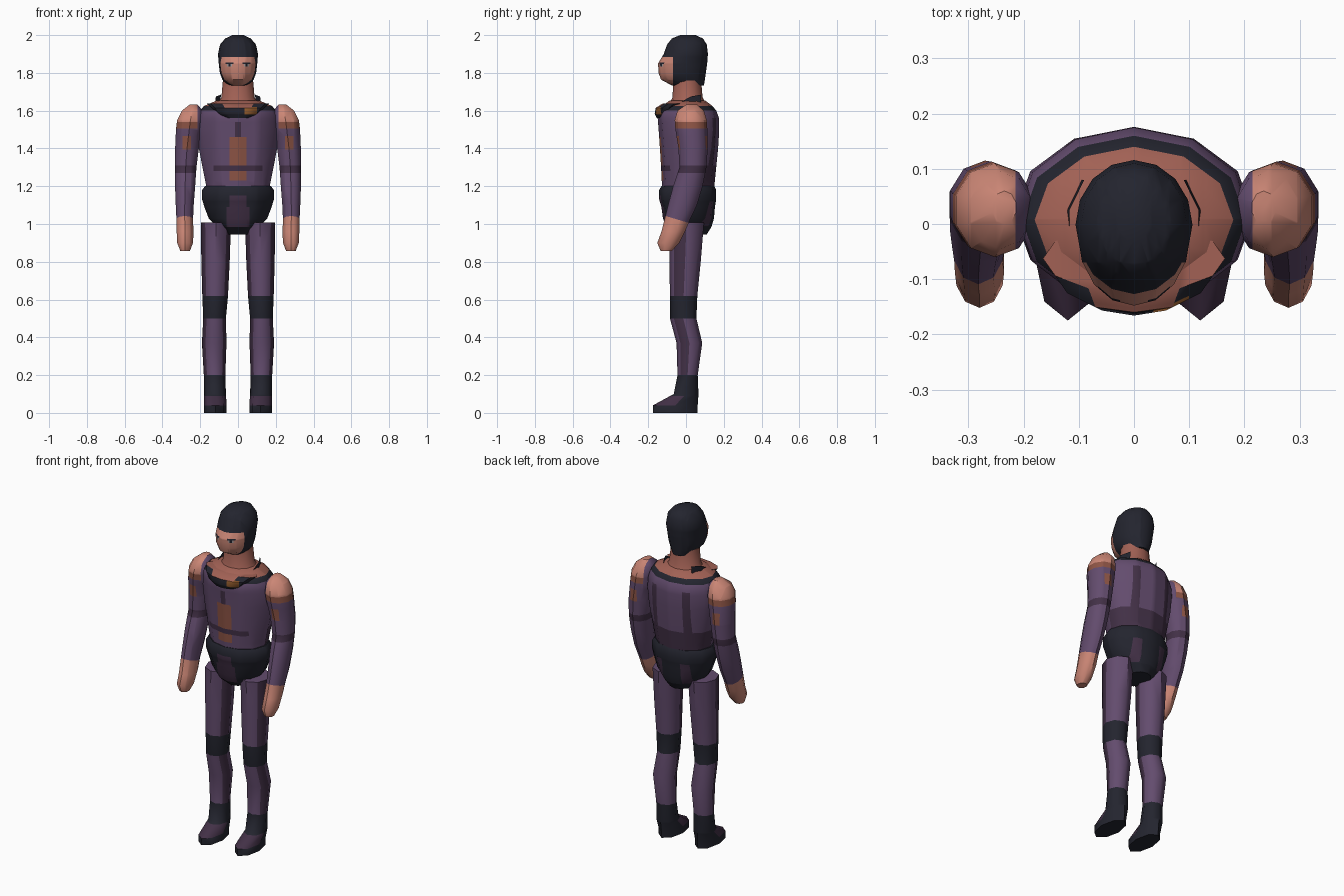
import bpy, bmesh, math
from mathutils import Vector

COLOURS = {
    "skin": (0.60, 0.24, 0.18), "tan_skin": (0.36, 0.12, 0.09),
    "purple": (0.125, 0.072, 0.155), "plum": (0.055, 0.03, 0.062),
    "navy": (0.017, 0.018, 0.028), "rust": (0.27, 0.09, 0.06),
    "orange": (0.33, 0.12, 0.03), "pale_grey": (0.4, 0.36, 0.36),
}
NAMES = list(COLOURS)
MATS = []
for key, rgb in COLOURS.items():
    m = bpy.data.materials.new(key)
    m.diffuse_color = (*rgb, 1)
    MATS.append(m)


def finish(name, bm, rule, side=1, angle=40):
    """Colour every face by the rule and add the object to the scene."""
    bmesh.ops.recalc_face_normals(bm, faces=bm.faces)
    bm.normal_update()
    for f in bm.faces:
        c, n = f.calc_center_median(), f.normal
        f.material_index = NAMES.index(rule(c.x * side, c.y, c.z, n))
    me = bpy.data.meshes.new(name)
    bm.to_mesh(me)
    bm.free()
    ob = bpy.data.objects.new(name, me)
    bpy.context.collection.objects.link(ob)
    for m in MATS:
        me.materials.append(m)
    bpy.ops.object.select_all(action='DESELECT')
    ob.select_set(True)
    bpy.context.view_layer.objects.active = ob
    bpy.ops.object.shade_smooth_by_angle(angle=math.radians(angle))
    return ob


def loft(name, rings, sides, rule, cuts=(), side=1, angle=40):
    """Skin elliptical rings (z, x centre, x radius, y front, y back), then cut colour borders."""
    bm = bmesh.new()
    loops = []
    for z, cx, rx, y0, y1 in rings:
        loops.append([bm.verts.new((side * (cx + rx * math.sin(a)),
                                    (y0 + y1) / 2 - (y1 - y0) / 2 * math.cos(a), z))
                      for a in (math.tau * i / sides for i in range(sides))])
    for a, b in zip(loops, loops[1:]):
        for i in range(sides):
            j = (i + 1) % sides
            bm.faces.new((a[i], a[j], b[j], b[i]))
    bm.faces.new(loops[0])
    bm.faces.new(loops[-1])
    for normal, d in cuts:
        no = Vector((normal[0] * side, normal[1], normal[2]))
        bmesh.ops.bisect_plane(bm, geom=bm.verts[:] + bm.edges[:] + bm.faces[:],
                               plane_co=no * (d / no.length_squared), plane_no=no)
    return finish(name, bm, rule, side, angle)


X, Y, Z = (1, 0, 0), (0, 1, 0), (0, 0, 1)


def at(axis, *values):
    return [(axis, v) for v in values]


def both(*values):
    return at(X, *values, *[-v for v in values])


# Head with cap of hair and painted eyes
def head_rule(x, y, z, n):
    if z > 1.885 or y > -0.07:
        return "navy"
    if 0.025 < abs(x) < 0.065 and y < 0:
        if 1.848 < z < 1.856:
            return "navy"
        if 1.834 < z < 1.848 and 0.033 < abs(x) < 0.057:
            return "navy" if 0.04 < abs(x) < 0.05 else "pale_grey"
    return "skin"


loft("head", [(1.733, 0, .06, -.075, .095), (1.765, 0, .083, -.133, .10),
              (1.80, 0, .096, -.145, .105), (1.85, 0, .102, -.148, .112),
              (1.90, 0, .106, -.118, .116), (1.95, 0, .095, -.10, .110),
              (1.982, 0, .068, -.075, .09), (2.0, 0, .03, -.03, .05)], 16, head_rule,
     at(Z, 1.885, 1.834, 1.848, 1.856) + at(Y, -.07) + both(.025, .033, .04, .05, .057, .065))

# Neck
loft("neck", [(1.63, 0, .115, -.09, .11), (1.67, 0, .088, -.072, .088),
              (1.76, 0, .08, -.066, .08)], 12, lambda x, y, z, n: "tan_skin")

# Small upright blades beside the neck
for s in (-1, 1):
    bm = bmesh.new()
    lo = [(.117, -.02, 1.64), (.122, .025, 1.64), (.095, .08, 1.64)]
    hi = [(.117, -.02, 1.65), (.117, .025, 1.675), (.09, .08, 1.685)]
    v = [bm.verts.new((s * p[0], p[1], p[2])) for p in lo + hi]
    for i in (0, 1):
        bm.faces.new((v[i], v[i + 1], v[i + 4], v[i + 3]))
    finish("neck_blade", bm, lambda x, y, z, n: "navy", s)


# Torso with chest panel, stripes and bare neckline
def torso_rule(x, y, z, n):
    ax = abs(x)
    if z > 1.625:
        return "tan_skin"
    if z > 1.60:
        return "navy"
    if y < 0.01:
        if 1.28 < z < 1.31 and ax < .13:
            return "plum"
        if 1.23 < z < 1.46 and ax < .045:
            return "rust"
        if 1.46 < z < 1.54 and ax < .015:
            return "plum"
        return "purple"
    if z < 1.31 or (.085 < ax < .125 and z < 1.56):
        return "plum"
    return "purple"


loft("torso", [(1.16, 0, .165, -.125, .145), (1.20, 0, .168, -.127, .15),
               (1.30, 0, .188, -.132, .16), (1.40, 0, .207, -.138, .17),
               (1.50, 0, .217, -.145, .176), (1.56, 0, .212, -.15, .175),
               (1.60, 0, .203, -.145, .16), (1.625, 0, .18, -.125, .14),
               (1.655, 0, .11, -.085, .10)], 12, torso_rule,
     at(Z, 1.23, 1.28, 1.31, 1.46, 1.54) + at(Y, .01) + both(.015, .045, .085, .125, .13))


# Draped collar with clasp
def collar_rule(x, y, z, n):
    if n.z > .8:
        return "tan_skin"
    return "orange" if .035 < x < .10 and 1.58 < z < 1.62 and y < -.06 else "navy"


loft("collar", [(1.562, 0, .08, -.155, -.05), (1.585, 0, .115, -.166, -.03),
                (1.615, 0, .14, -.160, -.02), (1.637, 0, .165, -.125, .0)], 12, collar_rule,
     at(X, .035, .10) + at(Z, 1.58, 1.62))


# Pelvis with belt and darker patches
def pelvis_rule(x, y, z, n):
    if y < 0 and .985 < z < 1.15 and abs(x) < (.06 if z < 1.09 else .045):
        return "plum"
    if y > .05 and .99 < z < 1.12 and .06 < abs(x) < .11:
        return "plum"
    return "navy"


loft("pelvis", [(.945, 0, .07, -.06, .11), (.985, 0, .11, -.105, .135),
                (1.03, 0, .155, -.122, .148), (1.09, 0, .178, -.13, .153),
                (1.13, 0, .19, -.142, .16), (1.18, 0, .19, -.142, .16),
                (1.20, 0, .175, -.13, .15)], 12, pelvis_rule,
     at(Z, .985, .99, 1.12, 1.15) + at(Y, 0, .05) + both(.045, .06, .11))


# Arms with bare shoulders and hands
def arm_rule(x, y, z, n):
    if z + .3 * y < 1.01:
        return "skin"
    if z > 1.54:
        return "purple" if x < .215 else "skin"
    if z > 1.505:
        return "rust" if x > .215 else "purple"
    if 1.395 < z < 1.465 and .25 < x < .295:
        return "rust"
    if 1.27 < z < 1.31:
        return "plum"
    return "purple"


ARM = [(.858, .28, .027, -.135, -.075), (.90, .28, .044, -.152, -.035),
       (.96, .28, .047, -.13, -.005), (1.02, .282, .046, -.115, .02),
       (1.10, .282, .05, -.095, .058), (1.20, .28, .056, -.068, .088),
       (1.30, .277, .06, -.035, .108), (1.40, .27, .066, -.04, .115),
       (1.50, .258, .074, -.056, .113), (1.55, .252, .074, -.06, .11),
       (1.60, .242, .058, -.045, .095), (1.632, .235, .022, 0, .06)]

# Legs with knee bands and boots
LEG = [(0, .12, .06, -.175, .06), (.04, .12, .06, -.175, .062),
       (.10, .122, .058, -.065, .066), (.20, .124, .057, -.045, .062),
       (.37, .126, .065, -.05, .086), (.50, .124, .06, -.085, .055),
       (.62, .121, .068, -.085, .06), (.80, .119, .075, -.088, .078),
       (1.008, .117, .08, -.09, .095)]


def leg_rule(x, y, z, n):
    if z < .20:
        return "plum" if .04 < z < .09 and y < -.03 else "navy"
    if .50 < z < .62:
        return "navy"
    return "plum" if abs(n.x) > .8 and y < .01 else "purple"


for s, label in ((-1, "right"), (1, "left")):
    loft(label + "_arm", ARM, 10, arm_rule,
         at((0, .3, 1), 1.01) + at(X, .215, .25, .295)
         + at(Z, 1.27, 1.31, 1.395, 1.465, 1.505, 1.54), s)
    loft(label + "_leg", LEG, 8, leg_rule, at(Z, .09), s, 50)
